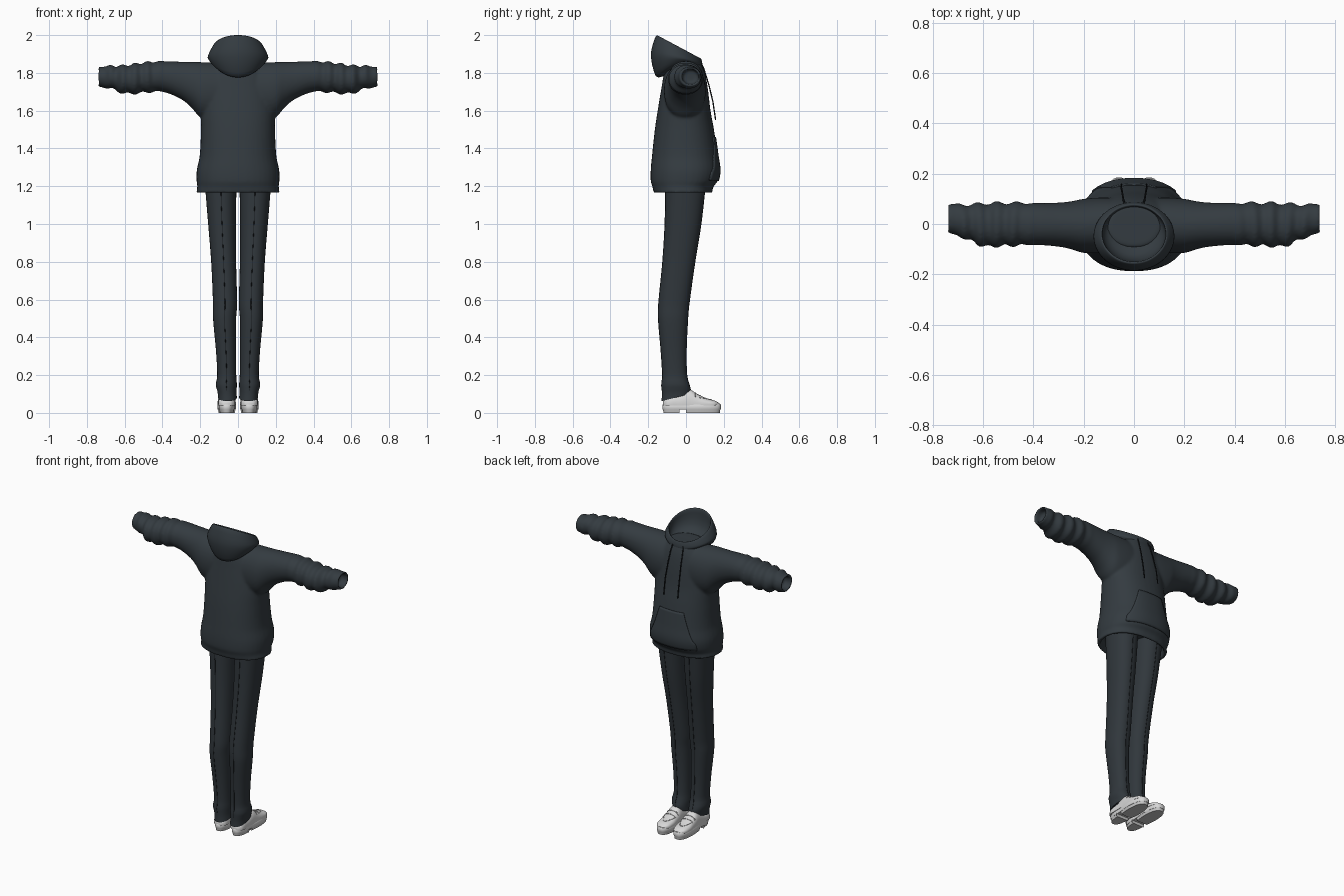
import bpy, bmesh, math
from mathutils import Vector

if "Cube" in bpy.data.objects:
    bpy.data.objects.remove(bpy.data.objects["Cube"])


def material(name, color):
    m = bpy.data.materials.new(name)
    m.use_nodes = True
    m.diffuse_color = (*color, 1)
    bsdf = m.node_tree.nodes["Principled BSDF"]
    bsdf.inputs["Base Color"].default_value = (*color, 1)
    bsdf.inputs["Roughness"].default_value = 0.8
    return m


FABRIC = material("dark slate fabric", (0.034, 0.044, 0.052))
TROUSER = material("charcoal trouser cloth", (0.03, 0.038, 0.045))
SEAM = material("black seam", (0.008, 0.01, 0.012))
LEATHER = material("pale grey leather", (0.68, 0.68, 0.68))
SOLE = material("grey sole", (0.55, 0.55, 0.55))


def sample(table, t):
    """Smoothly interpolate rows of (key, values...) sorted by key."""
    last = len(table) - 1
    i = max(k for k in range(last) if k == 0 or table[k][0] <= t)

    def slope(k, c):
        p, q = table[max(k - 1, 0)], table[min(k + 1, last)]
        return (q[c] - p[c]) / (q[0] - p[0])
    a, b = table[i], table[i + 1]
    h = b[0] - a[0]
    u = (t - a[0]) / h
    return [a[c] * (1 + 2 * u) * (1 - u) ** 2 + b[c] * u * u * (3 - 2 * u)
            + h * u * (1 - u) * (slope(i, c) * (1 - u) - slope(i + 1, c) * u)
            for c in range(1, len(a))]


def oval(p0, p1, q0, q1, place, power=2, count=40):
    """Superellipse filling the box p0..p1, q0..q1, placed by a function."""
    ring = []
    for k in range(count):
        a = math.tau * k / count
        c, s = math.cos(a), math.sin(a)
        p = (p0 + p1) / 2 + (p1 - p0) / 2 * math.copysign(abs(c) ** (2 / power), c)
        q = (q0 + q1) / 2 + (q1 - q0) / 2 * math.copysign(abs(s) ** (2 / power), s)
        ring.append(place(p, q))
    return ring


def shrunk(ring, scale, shift):
    mid = sum((Vector(v) for v in ring), Vector()) / len(ring)
    return [mid + (Vector(v) - mid) * scale + Vector(shift) for v in ring]


def add_loft(bm, rings):
    rows = [[bm.verts.new(v) for v in r] for r in rings]
    n = len(rows[0])
    for a, b in zip(rows, rows[1:]):
        for k in range(n):
            bm.faces.new((a[k], a[(k + 1) % n], b[(k + 1) % n], b[k]))
    bm.faces.new(rows[0])
    bm.faces.new(rows[-1])


def finish(name, bm, mat, angle=50):
    bmesh.ops.recalc_face_normals(bm, faces=bm.faces)
    mesh = bpy.data.meshes.new(name)
    bm.to_mesh(mesh)
    bm.free()
    ob = bpy.data.objects.new(name, mesh)
    bpy.context.collection.objects.link(ob)
    mesh.materials.append(mat)
    bpy.ops.object.select_all(action='DESELECT')
    ob.select_set(True)
    bpy.context.view_layer.objects.active = ob
    bpy.ops.object.shade_smooth_by_angle(angle=math.radians(angle))
    return ob


def loft(name, rings, mat, angle=50):
    bm = bmesh.new()
    add_loft(bm, rings)
    return finish(name, bm, mat, angle)


def tube(name, points, radius, mat):
    cu = bpy.data.curves.new(name, 'CURVE')
    cu.dimensions = '3D'
    cu.bevel_depth = radius
    cu.bevel_resolution = 2
    cu.use_fill_caps = True
    sp = cu.splines.new('POLY')
    sp.points.add(len(points) - 1)
    for p, co in zip(sp.points, points):
        p.co = (*co, 1)
    ob = bpy.data.objects.new(name, cu)
    cu.materials.append(mat)
    bpy.context.collection.objects.link(ob)


def steps(a, b, n):
    return [a + (b - a) * i / n for i in range(n + 1)]


# Hoodie body: height, half width, back y, front y
BODY = [(1.165, .222, -.172, .14), (1.2, .215, -.178, .145), (1.22, .219, -.186, .165),
        (1.28, .219, -.187, .178), (1.36, .203, -.18, .168), (1.5, .196, -.165, .148),
        (1.6, .195, -.15, .13), (1.72, .18, -.13, .115), (1.8, .15, -.115, .1),
        (1.86, .1, -.09, .08)]
# Sleeves: distance from centre, back y, front y, bottom z, top z
SLEEVE = [(0, -.11, .1, 1.56, 1.855), (.12, -.115, .105, 1.55, 1.855),
          (.2, -.115, .1, 1.565, 1.857), (.25, -.1, .09, 1.62, 1.858),
          (.3, -.09, .085, 1.66, 1.859), (.4, -.083, .083, 1.7, 1.862),
          (.5, -.087, .085, 1.695, 1.855), (.6, -.088, .082, 1.69, 1.84),
          (.66, -.062, .078, 1.712, 1.838), (.742, -.034, .08, 1.728, 1.832)]

bm = bmesh.new()
rings = []
for z in steps(1.165, 1.86, 50):
    w, y0, y1 = sample(BODY, z)
    rings.append(oval(-w, w, y0, y1, lambda p, q: Vector((p, q, z)), 2.3))
hem = rings[0]
add_loft(bm, [shrunk(hem, .86, (0, 0, .05)), shrunk(hem, .91, (0, 0, 0))] + rings)

rings = []
for x in steps(-.742, .742, 110):
    y0, y1, z0, z1 = sample(SLEEVE, abs(x))
    # Bunched folds on the forearm
    d = abs(x)
    fold = min(max((d - .38) / .1, 0), max((.73 - d) / .06, 0), 1) * .008
    wave = fold * math.sin(d * 95)
    lag = fold * math.sin(d * 80 + 2)
    rings.append(oval(y0 - wave, y1 + lag, z0 - lag, z1 + wave,
                      lambda p, q: Vector((x, p, q)), 2.1))
ends = [[shrunk(r, .72, (s * .05, 0, 0)), shrunk(r, .8, (0, 0, 0))]
        for r, s in ((rings[0], 1), (rings[-1], -1))]
add_loft(bm, ends[0] + rings + ends[1][::-1])
hoodie = finish("hoodie_body", bm, FABRIC)
remesh = hoodie.modifiers.new("merge", 'REMESH')
remesh.mode = 'VOXEL'
remesh.voxel_size = .008
remesh.use_smooth_shade = True
smooth = hoodie.modifiers.new("soften", 'SMOOTH')
smooth.iterations = 6

# Hood: back y, front y, back z, front z, half width, side lift
HOOD = [(-.1, .06, 1.79, 1.81, .1, .04), (-.153, .08, 1.768, 1.82, .135, .05),
        (-.168, .088, 1.79, 1.83, .152, .055), (-.192, .088, 1.89, 1.85, .165, .01),
        (-.18, .084, 1.94, 1.865, .155, 0), (-.16, .08, 2.004, 1.878, .132, 0),
        (-.148, .072, 2.002, 1.878, .124, 0), (-.15, .068, 1.94, 1.86, .128, 0),
        (-.13, .066, 1.86, 1.84, .11, 0), (-.06, .066, 1.85, 1.835, .05, 0),
        (-.05, .06, 1.82, 1.81, .04, 0)]
rings = []
for y0, y1, z0, z1, w, lift in HOOD:
    def place(p, q):
        t = (p - y0) / (y1 - y0)
        return Vector((q, p, z0 + (z1 - z0) * t + lift * (q / w) ** 2))
    rings.append(oval(y0, y1, -w, w, place))
hood = loft("hood", rings, FABRIC, 180)
hood.data.materials.append(SEAM)
hood.data.polygons[len(hood.data.polygons) - 1].material_index = 1
hood.modifiers.new("rounding", 'SUBSURF').levels = 1


def chest(x, z):
    w, y0, y1 = sample(BODY, z)
    return (y0 + y1) / 2 + (y1 - y0) / 2 * (1 - abs(x / w) ** 2.3) ** (1 / 2.3)


# Front pouch pocket following the belly
bm = bmesh.new()
rows = []
for z in steps(1.23, 1.46, 16):
    w = .165 - .08 * max(0, (z - 1.27) / .19) ** .7
    rows.append([bm.verts.new((x, chest(x, z) + .001, z)) for x in steps(-w, w, 20)])
for a, b in zip(rows, rows[1:]):
    for k in range(20):
        bm.faces.new((a[k], b[k], b[k + 1], a[k + 1]))
pocket = finish("front_pocket", bm, FABRIC)
solid = pocket.modifiers.new("thickness", 'SOLIDIFY')
solid.thickness = .008
solid.offset = 0

# Trouser leg: height, inner x, outer x, back y, front y
LEG = [(.08, .006, .106, -.13, .02), (.11, .008, .108, -.127, .026),
       (.15, .006, .118, -.13, .018), (.19, .009, .11, -.125, .006),
       (.32, .011, .116, -.132, .002), (.5, .01, .132, -.147, .01),
       (.57, .005, .132, -.146, .016), (.8, .01, .142, -.124, .048),
       (1, .011, .158, -.112, .08), (1.22, .008, .176, -.108, .105)]
# Shoe upper: y, half width, top height
UPPER = [(-.122, .022, .06), (-.1, .042, .085), (-.04, .045, .1), (.02, .046, .122),
         (.06, .048, .1), (.11, .049, .077), (.155, .04, .064), (.178, .015, .05)]


def sole_outline(z, back, front, grow=0.0):
    """Rounded foot outline cut off at the given y limits."""
    ring = []
    for k in range(48):
        a = math.tau * k / 48
        c, s = math.cos(a), math.sin(a)
        y = .03 + (.155 + grow) * math.copysign(abs(c) ** .8, c)
        w = .05 + grow + .004 * c - .006 * math.exp(-((y + .01) / .05) ** 2)
        ring.append((math.copysign(abs(s) ** .75, s) * w, min(max(y, back), front), z))
    return ring


for side, s in (("left", 1), ("right", -1)):
    # Trouser leg with a hem that rises toward the toe
    rings = []
    for z in steps(.08, 1.22, 60):
        x0, x1, y0, y1 = sample(LEG, z)
        tilt = max(0, 1 - (z - .08) / .06) * .25
        rings.append(oval(x0, x1, y0, y1, lambda p, q: Vector(
            (s * p, q, z + tilt * (q + .06))), 2.2))
    low = rings[0]
    loft(side + "_trouser_leg", [shrunk(low, .82, (0, 0, .04)), shrunk(low, .92, (0, 0, 0))]
         + rings, TROUSER)

    # Pressed creases on the back and front of the leg
    for face, pick in (("back", 2), ("front", 3)):
        line = []
        for z in steps(.12, 1.18, 40):
            v = sample(LEG, z)
            line.append((s * (v[0] + v[1]) / 2, v[pick], z))
        tube(side + "_" + face + "_crease", line, .0016, SEAM)

    # Drawstring hanging clear of the chest
    tube(side + "_drawstring", [(s * .035, .075, 1.865), (s * .042, .095, 1.82),
         (s * .046, .12, 1.74), (s * .05, .142, 1.65), (s * .05, .157, 1.55)], .0035, SEAM)

    # Loafer: welted sole, heel, tread and domed upper
    def foot(ring):
        return [Vector((v[0] + s * .06, v[1], v[2])) for v in ring]
    loft(side + "_sole", [foot(sole_outline(z, -1, 1, g)) for z, g in
         ((.018, -.002), (.024, 0), (.042, 0), (.047, -.004))], LEATHER, 40)
    for part, back, front in (("heel", -1, -.035), ("tread", .0, 1)):
        loft(side + "_" + part, [foot(sole_outline(z, back, front, g)) for z, g in
             ((0, -.006), (.02, -.003))], SOLE, 40)
    rings = []
    for y in steps(-.122, .178, 36):
        w, top = sample(UPPER, y)
        rings.append(foot(oval(-w, w, .09 - top, top,
                               lambda p, q: (p, y, max(q, .04)), 2.5)))
    loft(side + "_shoe_upper", rings, LEATHER)

    # Saddle strap and toe stitching across the upper
    for part, y, reach, bend, r in (("strap_front", .075, .04, 0, .0025),
                                    ("strap_back", .05, .04, 0, .0025),
                                    ("toe_seam", .135, .038, .06, .002)):
        line = []
        for x in steps(-reach, reach, 16):
            yy = y - bend * (x / reach) ** 2
            w, top = sample(UPPER, yy)
            half = top - .045
            z = .045 + half * (1 - min(abs(x) / w, 1) ** 2.5) ** .4
            line.append((x + s * .06, yy, z))
        tube(side + "_" + part, line, r, SOLE)
